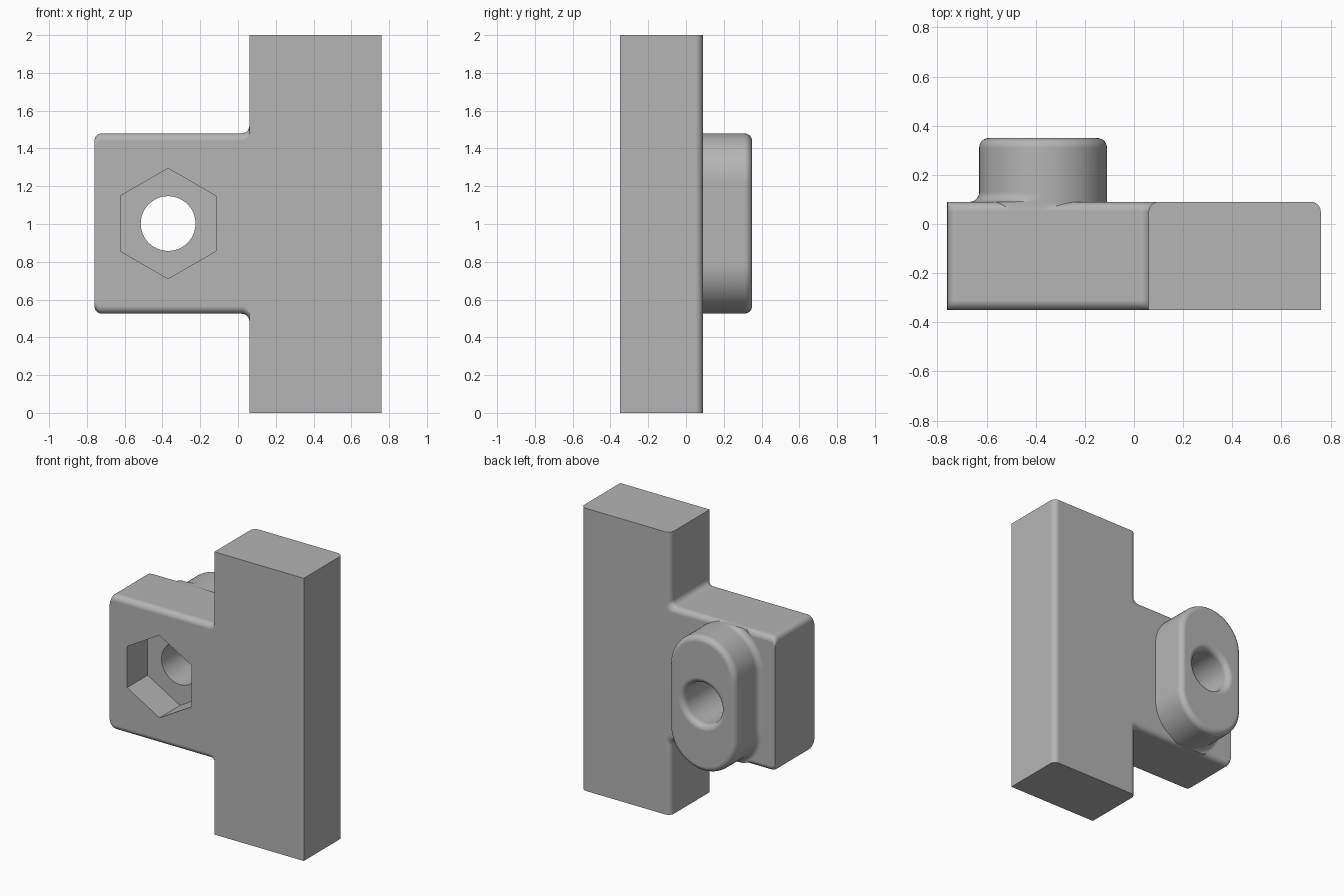
import bpy, bmesh, math

cube = bpy.data.objects.get("Cube")
if cube:
    bpy.data.objects.remove(cube, do_unlink=True)

R = 0.04                      # common edge radius
STEPS = 6
FRONT, BACK, END = -0.35, 0.09, 0.35
CX, CZ, TOP, BOTTOM = -0.37, 1.0025, 1.48, 0.525

grey = bpy.data.materials.new("light_grey")
grey.use_nodes = True
color = (0.46, 0.46, 0.46, 1)
grey.diffuse_color = color
grey.node_tree.nodes["Principled BSDF"].inputs["Base Color"].default_value = color


def loft(name, layers):
    """Closed solid through (y, [(x, z), ...]) layers with equal point counts."""
    bm = bmesh.new()
    rings = [[bm.verts.new((x, y, z)) for x, z in pts] for y, pts in layers]
    for a, b in zip(rings, rings[1:]):
        for i in range(len(a)):
            j = (i + 1) % len(a)
            bm.faces.new((a[i], a[j], b[j], b[i]))
    bm.faces.new(rings[0])
    bm.faces.new(rings[-1])
    bmesh.ops.recalc_face_normals(bm, faces=bm.faces)
    mesh = bpy.data.meshes.new(name)
    bm.to_mesh(mesh)
    bm.free()
    mesh.materials.append(grey)
    obj = bpy.data.objects.new(name, mesh)
    bpy.context.collection.objects.link(obj)
    return obj


def arc(cx, cz, r, start, end, n=STEPS):
    angles = [math.radians(start + (end - start) * k / n) for k in range(n + 1)]
    return [(cx + r * math.cos(a), cz + r * math.sin(a)) for a in angles]


def quarter():
    """(distance along, inset) pairs of a rounded edge, flat side to cap."""
    for k in range(STEPS + 1):
        a = math.pi / 2 * k / STEPS
        yield R * math.sin(a), R * (1 - math.cos(a))


def plate_outline(tab, bar):
    """Upright bar with a side tab; insets shrink the tab height and bar width."""
    left, inner, right = -0.76, 0.06 + bar, 0.76 - bar
    hi, lo = TOP - tab, BOTTOM + tab
    return ([(right, 0), (right, 2), (inner, 2)]
            + arc(inner - R, hi + R, R, 0, -90)
            + arc(left + R, hi - R, R, 90, 180)
            + arc(left + R, lo + R, R, 180, 270)
            + arc(inner - R, lo - R, R, 90, 0) + [(inner, 0)])


def boss_outline(offset, flare=0):
    """Upright slot shape; flare spreads only its outer side."""
    r = 0.26
    half = (TOP - BOTTOM) / 2 - 0.001 - r
    pts = []
    for cz, start in ((CZ + half, 0), (CZ - half, 180)):
        for x, z in arc(CX, cz, r, start, start + 180, 32):
            dx, dz = (x - CX) / r, (z - cz) / r
            grow = offset + flare * min(1, max(0, -2 * dx))
            z = min(TOP - 0.001, max(BOTTOM + 0.001, z + dz * grow))
            pts.append((x + dx * grow, z))
    return pts


# Main plate: tab edges rounded front and back, bar edges rounded at the back
edge = list(quarter())
layers = [(FRONT + R - d, plate_outline(i, 0)) for d, i in reversed(edge)]
layers += [(BACK - R + d, plate_outline(i, i)) for d, i in edge]
bracket = loft("bracket_body", layers)

# Slot-shaped boss with a blended foot and a rounded rim
layers = [(0, boss_outline(0, R))]
layers += [(BACK + i, boss_outline(0, R - d)) for d, i in edge]
layers += [(END - R + d, boss_outline(-i)) for d, i in edge]
boss = loft("boss", layers)

# Cutters: bolt hole with a rounded mouth, and a hexagonal nut pocket
hole_r = 0.145
layers = [(FRONT - 0.1, arc(CX, CZ, hole_r, 0, 352.5, 47))]
layers += [(END - i, arc(CX, CZ, hole_r + R - d, 0, 352.5, 47))
           for d, i in [(R - p, R - q) for q, p in edge]]
layers += [(END + 0.1, arc(CX, CZ, hole_r + R, 0, 352.5, 47))]
hole = loft("hole_cutter", layers)
hexagon = arc(CX, CZ, 0.292, 30, 330, 5)
pocket = loft("nut_pocket_cutter", [(FRONT - 0.1, hexagon), (-0.12, hexagon)])

bpy.context.view_layer.objects.active = bracket
bracket.select_set(True)
for tool, op in ((boss, "UNION"), (hole, "DIFFERENCE"), (pocket, "DIFFERENCE")):
    mod = bracket.modifiers.new(tool.name, "BOOLEAN")
    mod.operation, mod.solver, mod.object = op, "EXACT", tool
    bpy.ops.object.modifier_apply(modifier=mod.name)
    bpy.data.objects.remove(tool, do_unlink=True)

# Smooth rounded edges, keep flats flat
bpy.ops.object.select_all(action="DESELECT")
bracket.select_set(True)
bpy.ops.object.shade_smooth_by_angle(angle=math.radians(30))
weighted = bracket.modifiers.new("flat_normals", "WEIGHTED_NORMAL")
weighted.keep_sharp = True
